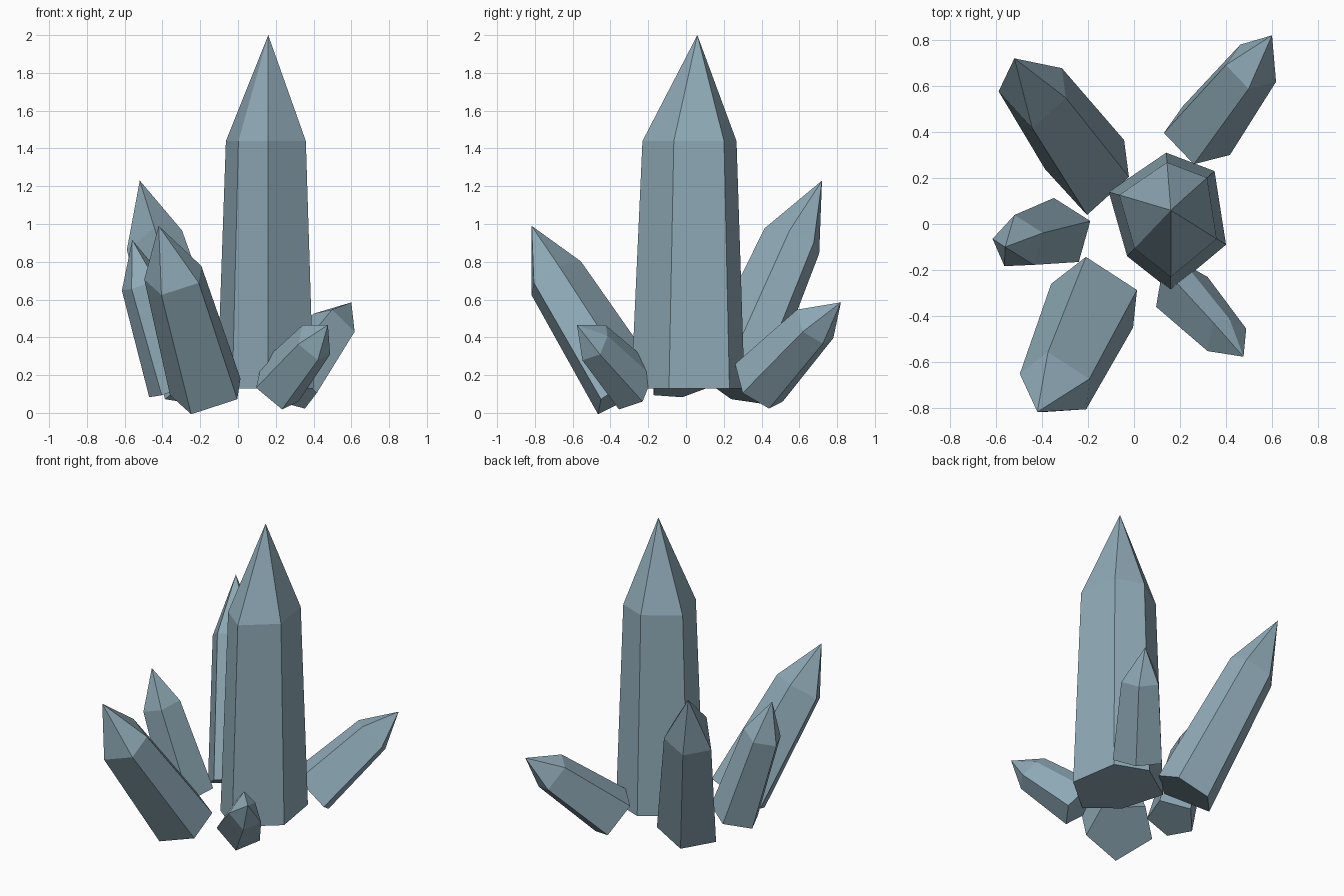
import bpy, bmesh, math
from mathutils import Vector

if "Cube" in bpy.data.objects:
    bpy.data.objects.remove(bpy.data.objects["Cube"])

mat = bpy.data.materials.new("blue grey crystal")
mat.diffuse_color = (0.28, 0.41, 0.48, 1)
mat.use_nodes = True
mat.node_tree.nodes["Principled BSDF"].inputs["Base Color"].default_value = mat.diffuse_color


def crystal(name, foot, tip, taper, outline, shoulder=0.7):
    """Pointed prism: outline is the base ring seen from above, lying square to the axis."""
    foot, tip = Vector(foot), Vector(tip)
    axis = tip - foot
    outline = sorted(outline, key=lambda p: math.atan2(p[1] - foot.y, p[0] - foot.x))
    bm = bmesh.new()
    base, top = [], []
    for x, y in outline:
        dx, dy = x - foot.x, y - foot.y
        off = Vector((dx, dy, -(dx * axis.x + dy * axis.y) / axis.z))
        base.append(bm.verts.new(foot + off))
        top.append(bm.verts.new(foot + axis * shoulder + off * taper))
    point = bm.verts.new(tip)
    n = len(base)
    for i in range(n):
        j = (i + 1) % n
        bm.faces.new((base[i], base[j], top[j], top[i]))
        bm.faces.new((top[i], top[j], point))
    bm.faces.new(base[::-1])
    bmesh.ops.recalc_face_normals(bm, faces=bm.faces)
    mesh = bpy.data.meshes.new(name)
    bm.to_mesh(mesh)
    bm.free()
    mesh.materials.append(mat)
    bpy.context.collection.objects.link(bpy.data.objects.new(name, mesh))


# Tall central crystal, six sided
crystal("main_crystal", (0.16, 0.06, 0.13), (0.16, 0.06, 2.0), 0.83,
        [(-0.11, 0.14), (0.14, 0.31), (0.35, 0.23), (0.40, -0.09), (0.16, -0.29), (-0.03, -0.14)])

# Five-sided crystals leaning outward around it
crystal("back_left_crystal", (-0.177, 0.247, 0.135), (-0.52, 0.72, 1.23), 0.80,
        [(-0.387, 0.239), (-0.204, 0.039), (-0.022, 0.204), (-0.043, 0.365), (-0.24, 0.40)], 0.71)
crystal("back_right_crystal", (0.26, 0.40, 0.13), (0.60, 0.82, 0.585), 0.76,
        [(0.13, 0.396), (0.26, 0.26), (0.417, 0.30), (0.213, 0.513), (0.354, 0.44)])
crystal("front_right_crystal", (0.19, -0.27, 0.135), (0.476, -0.577, 0.465), 0.75,
        [(0.233, -0.355), (0.32, -0.23), (0.225, -0.177), (0.125, -0.19), (0.096, -0.36)])
crystal("front_left_crystal", (-0.18, -0.268, 0.14), (-0.42, -0.817, 0.99), 0.81,
        [(0.013, -0.287), (-0.209, -0.143), (-0.36, -0.26), (-0.004, -0.45), (-0.248, -0.466)], 0.71)
crystal("left_crystal", (-0.305, -0.045, 0.135), (-0.56, -0.10, 0.915), 0.78,
        [(-0.19, 0.013), (-0.348, 0.113), (-0.24, -0.165), (-0.47, -0.02), (-0.404, -0.172)], 0.71)
